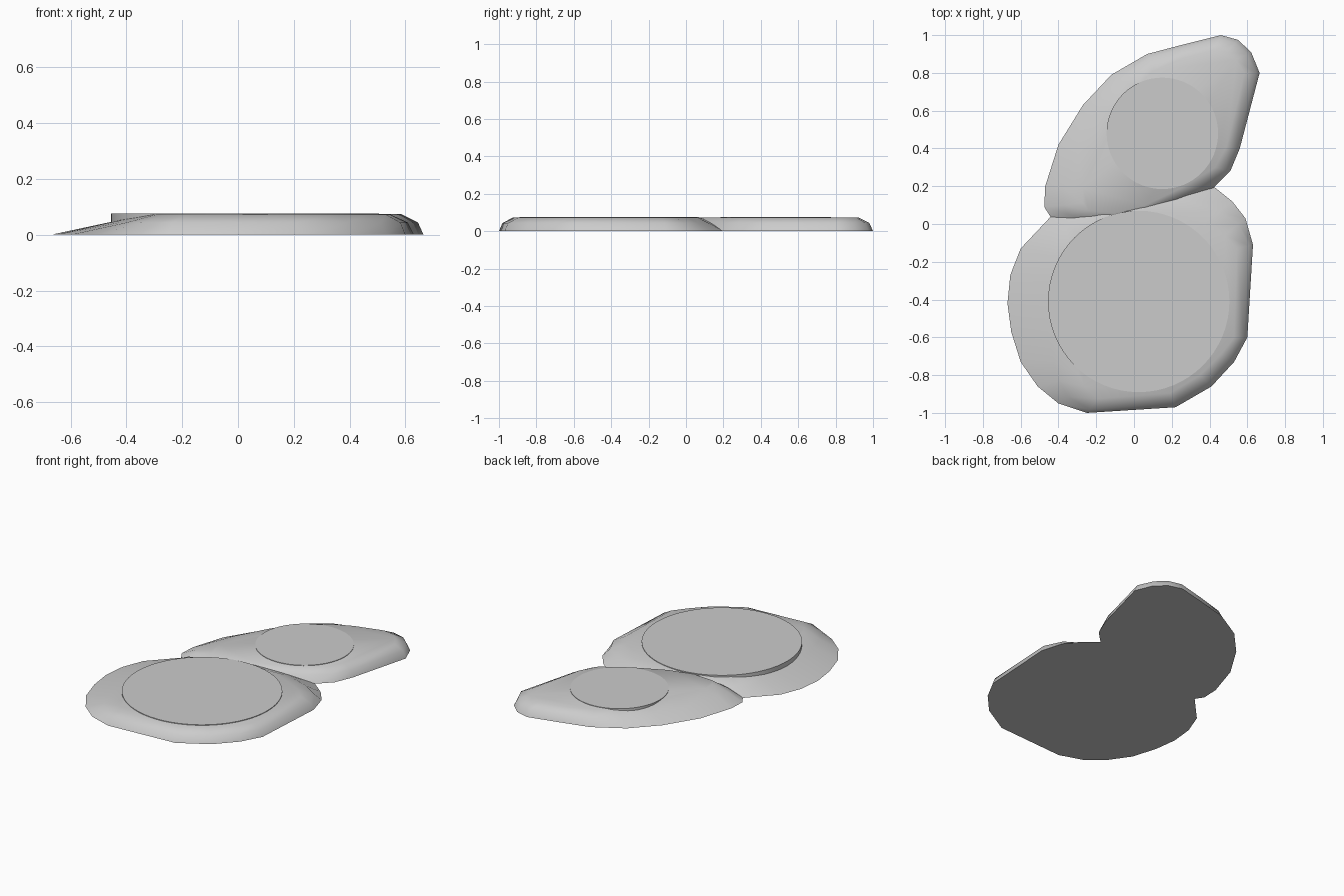
import bpy, bmesh, math
from mathutils import Vector


def finish(bm, name, angle):
    bmesh.ops.recalc_face_normals(bm, faces=bm.faces)
    me = bpy.data.meshes.new(name)
    bm.to_mesh(me)
    bm.free()
    ob = bpy.data.objects.new(name, me)
    bpy.context.collection.objects.link(ob)
    bpy.ops.object.select_all(action='DESELECT')
    ob.select_set(True)
    bpy.context.view_layer.objects.active = ob
    bpy.ops.object.shade_smooth_by_angle(angle=math.radians(angle))


def slab(name, rows, height):
    """Rows: ground outline x, y and matching plateau edge x, y."""
    bm = bmesh.new()
    rings = [[], [], []]
    for ox, oy, tx, ty in rows:
        o, t = Vector((ox, oy, 0)), Vector((tx, ty, 0))
        # narrow rims are rounded and steep, wide rims are straight slopes
        f = min(0.6, max(0.25, 0.25 + ((t - o).length - 0.1) * 2))
        for ring, p, z in zip(rings, (o, o.lerp(t, f), t), (0, 0.6 * height, height)):
            ring.append(bm.verts.new((p.x, p.y, z)))
    n = len(rows)
    for a, b in zip(rings, rings[1:]):
        for i in range(n):
            j = (i + 1) % n
            bm.faces.new((a[i], a[j], b[j], b[i]))
    bm.faces.new(rings[0][::-1])
    bm.faces.new(rings[2])
    finish(bm, name, 40)


def disc(name, x, y, radius, top):
    bm = bmesh.new()
    bmesh.ops.create_cone(bm, cap_ends=True, segments=64, radius1=radius,
                          radius2=radius, depth=top - 0.005)
    bmesh.ops.translate(bm, verts=bm.verts, vec=(x, y, (top + 0.005) / 2))
    finish(bm, name, 30)


# front stone, broad and rounded
slab("front_stone", [
    (0.63, -0.11, 0.545, -0.13), (0.59, 0.03, 0.48, -0.06), (0.52, 0.12, 0.36, 0.0),
    (0.42, 0.20, 0.2, 0.06), (0.1, 0.22, 0.04, 0.07), (-0.2, 0.13, -0.15, 0.03),
    (-0.44, 0.04, -0.27, -0.06), (-0.60, -0.13, -0.32, -0.2), (-0.655, -0.27, -0.33, -0.32),
    (-0.67, -0.42, -0.33, -0.45), (-0.65, -0.57, -0.33, -0.6), (-0.60, -0.73, -0.31, -0.72),
    (-0.51, -0.86, -0.29, -0.80), (-0.40, -0.95, -0.26, -0.86), (-0.25, -1.0, -0.19, -0.925),
    (0.22, -0.97, 0.19, -0.895), (0.41, -0.86, 0.35, -0.80), (0.53, -0.73, 0.46, -0.69),
    (0.60, -0.60, 0.53, -0.60)], 0.073)
disc("front_stone_cap", 0.025, -0.41, 0.48, 0.077)

# rear stone, leaning towards the right
slab("rear_stone", [
    (0.665, 0.80, 0.585, 0.80), (0.62, 0.91, 0.54, 0.87), (0.55, 0.975, 0.49, 0.91),
    (0.46, 1.0, 0.42, 0.92), (0.26, 0.95, 0.24, 0.87), (0.07, 0.90, 0.10, 0.81),
    (-0.12, 0.79, 0.01, 0.72), (-0.27, 0.63, -0.09, 0.56), (-0.40, 0.42, -0.19, 0.38),
    (-0.47, 0.20, -0.27, 0.19), (-0.475, 0.09, -0.27, 0.11), (-0.44, 0.035, -0.24, 0.07),
    (-0.22, -0.03, -0.1, 0.06), (0.04, 0.03, 0.06, 0.10), (0.42, 0.19, 0.25, 0.19),
    (0.51, 0.28, 0.43, 0.30), (0.56, 0.40, 0.49, 0.41)], 0.074)
disc("rear_stone_cap", 0.15, 0.48, 0.295, 0.077)
